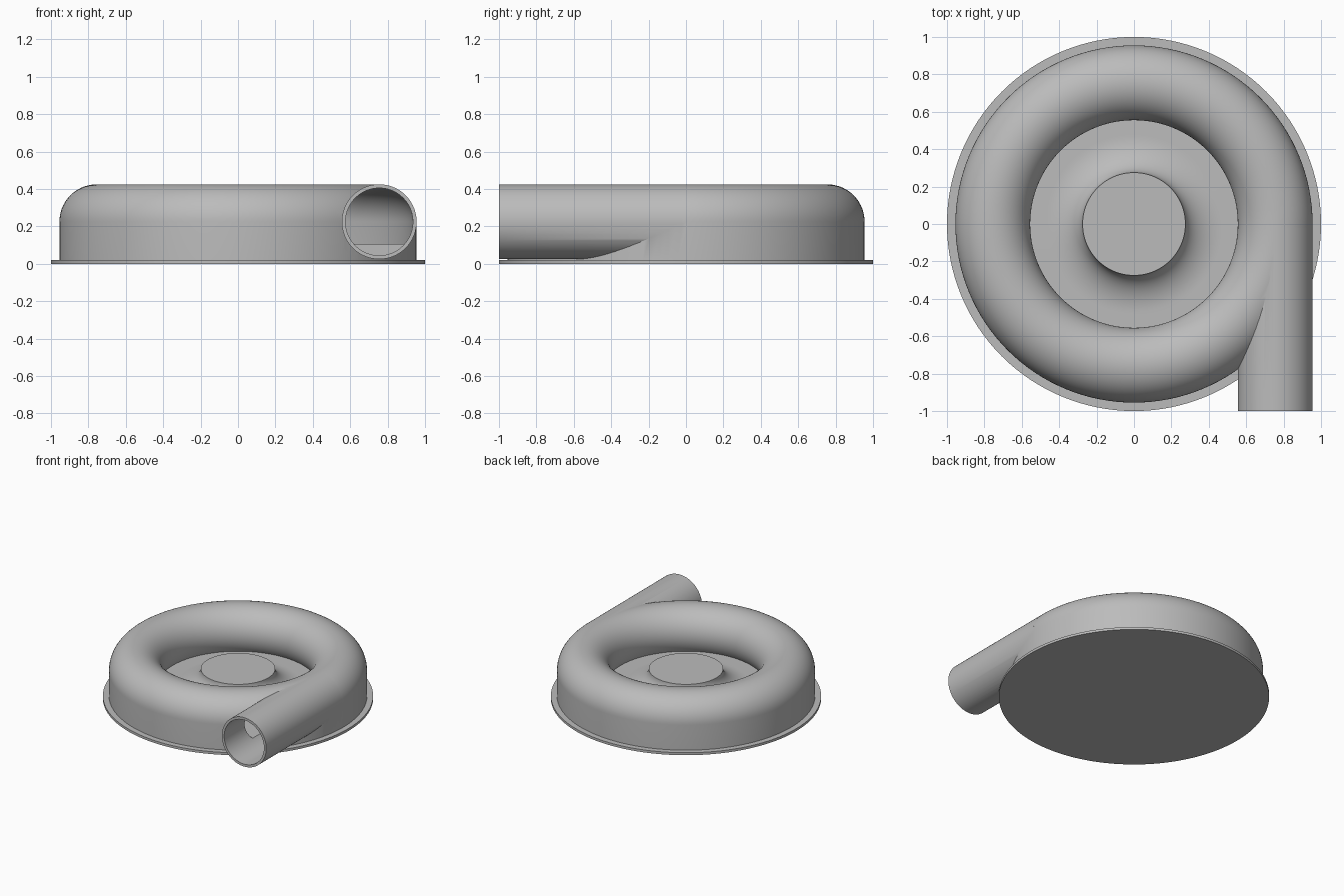
import bpy, bmesh
from math import pi, cos, sin, asin, radians
from mathutils import Matrix, Vector

if "Cube" in bpy.data.objects:
    bpy.data.objects.remove(bpy.data.objects["Cube"], do_unlink=True)

# One plain grey for the whole casing
grey = bpy.data.materials.new("casing_grey")
grey.use_nodes = True
grey.diffuse_color = (0.5, 0.5, 0.5, 1)
grey.node_tree.nodes["Principled BSDF"].inputs["Base Color"].default_value = (0.5, 0.5, 0.5, 1)

SEGMENTS = 128
TUBE_R, TUBE_Z = 0.755, 0.225      # centre of the ring-shaped tube
OUTER, BORE = 0.2, 0.18            # tube radii outside and inside
FLOOR, HUB_TOP, HUB_R = 0.105, 0.24, 0.275


def finish(name, bm):
    bmesh.ops.recalc_face_normals(bm, faces=bm.faces)
    mesh = bpy.data.meshes.new(name)
    bm.to_mesh(mesh)
    bm.free()
    mesh.materials.append(grey)
    obj = bpy.data.objects.new(name, mesh)
    bpy.context.collection.objects.link(obj)
    return obj


def lathe(name, profile, closed=False):
    """Turn an (r, z) profile about the z axis."""
    bm = bmesh.new()
    verts = [bm.verts.new((r, 0, z)) for r, z in profile]
    pairs = list(zip(verts, verts[1:]))
    if closed:
        pairs.append((verts[-1], verts[0]))
    edges = [bm.edges.new(p) for p in pairs]
    bmesh.ops.spin(bm, geom=verts + edges, cent=(0, 0, 0), axis=(0, 0, 1),
                   angle=2 * pi, steps=SEGMENTS)
    bmesh.ops.remove_doubles(bm, verts=bm.verts, dist=1e-5)
    return finish(name, bm)


def rod(name, radius, y0, y1):
    """Cylinder along y on the outlet axis."""
    bm = bmesh.new()
    place = Matrix.Translation(Vector((TUBE_R, (y0 + y1) / 2, TUBE_Z))) @ Matrix.Rotation(pi / 2, 4, 'X')
    bmesh.ops.create_cone(bm, cap_ends=True, segments=96, radius1=radius,
                          radius2=radius, depth=y1 - y0, matrix=place)
    return finish(name, bm)


def tube_arc(radius, steps=40):
    """From the outer wall over the top and down to the floor inside."""
    sweep = pi + asin((TUBE_Z - FLOOR) / radius)
    return [(TUBE_R + radius * cos(sweep * i / steps),
             TUBE_Z + radius * sin(sweep * i / steps)) for i in range(steps + 1)]


def combine(target, other, operation):
    mod = target.modifiers.new(operation.lower(), 'BOOLEAN')
    mod.operation = operation
    mod.solver = 'EXACT'
    mod.object = other
    bpy.context.view_layer.objects.active = target
    bpy.ops.object.modifier_apply(modifier=mod.name)
    bpy.data.objects.remove(other, do_unlink=True)


def smooth(obj):
    bpy.ops.object.select_all(action='DESELECT')
    obj.select_set(True)
    bpy.context.view_layer.objects.active = obj
    bpy.ops.object.shade_smooth_by_angle(angle=radians(30))


# Base plate
base = lathe("base_plate", [(0, 0), (1, 0), (1, 0.02), (0, 0.02)])

# Housing with a concave flare rising to the flat hub
flare_w, flare_h = 0.2, HUB_TOP - FLOOR
flare = [(HUB_R + flare_w * (1 - sin(a)), HUB_TOP - flare_h * cos(a))
         for a in (pi / 2 * i / 16 for i in range(17))]
wall = TUBE_R + OUTER
housing = lathe("housing", [(0, 0.01), (wall, 0.01)] + tube_arc(OUTER) + flare + [(0, HUB_TOP)])

# Outlet pipe, then its bore and the ring chamber
combine(housing, rod("outlet_pipe", OUTER, -1, -0.02), 'UNION')
chamber = lathe("chamber", [(TUBE_R + BORE, FLOOR)] + tube_arc(BORE), closed=True)
combine(housing, chamber, 'DIFFERENCE')
combine(housing, rod("outlet_bore", BORE, -1.05, 0.01), 'DIFFERENCE')

for part in (base, housing):
    smooth(part)
